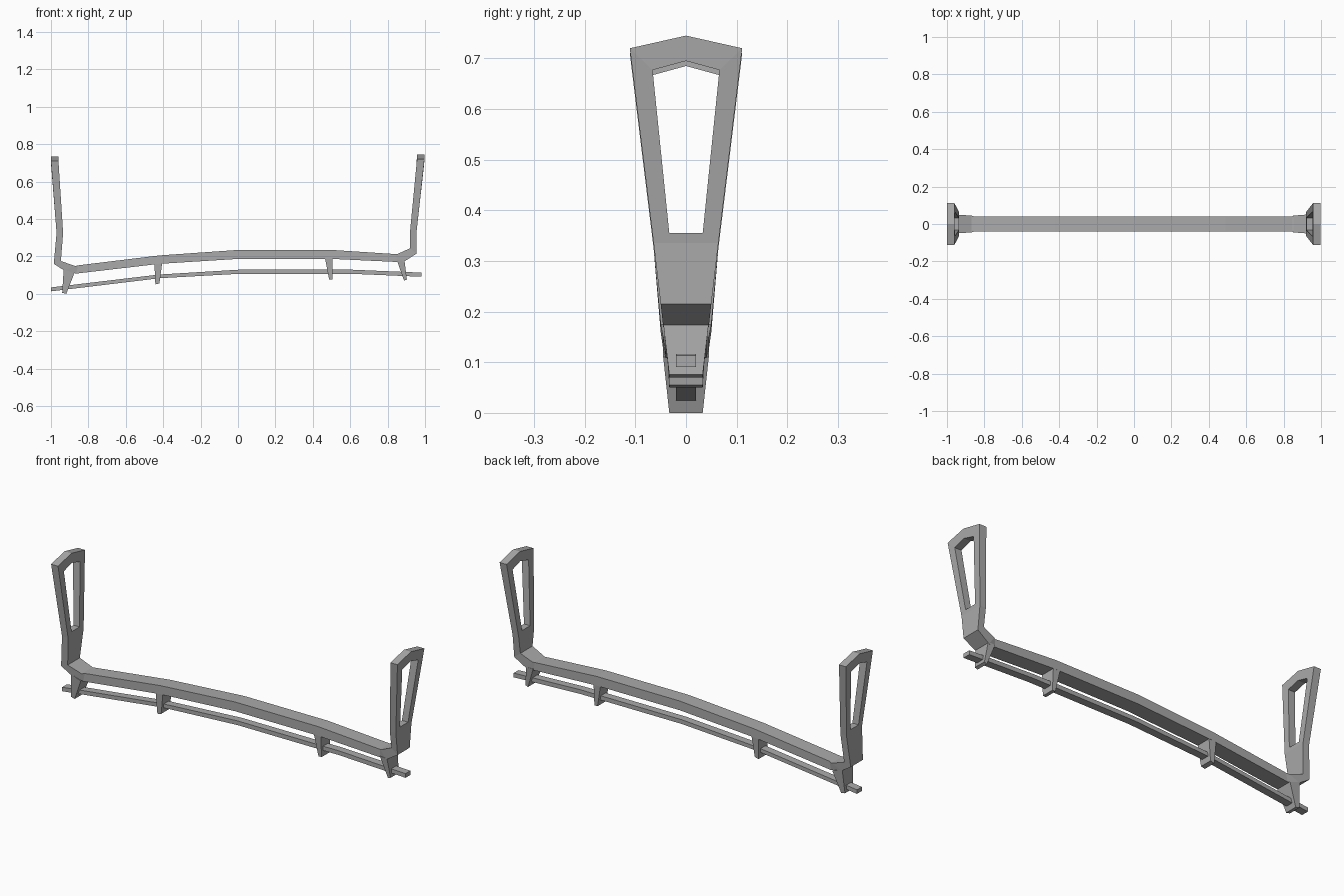
import bpy
import bmesh

cube = bpy.data.objects.get("Cube")
if cube:
    bpy.data.objects.remove(cube, do_unlink=True)

grey = bpy.data.materials.new("plain grey")
grey.use_nodes = True
colour = (0.4, 0.4, 0.4, 1)
grey.diffuse_color = colour
grey.node_tree.nodes["Principled BSDF"].inputs["Base Color"].default_value = colour


def finish(name, bm):
    bmesh.ops.recalc_face_normals(bm, faces=bm.faces)
    mesh = bpy.data.meshes.new(name)
    bm.to_mesh(mesh)
    bm.free()
    mesh.materials.append(grey)
    obj = bpy.data.objects.new(name, mesh)
    bpy.context.collection.objects.link(obj)
    return obj


def loft(name, sections):
    """Box strip through sections (xa, za, xb, zb, half_width)."""
    bm = bmesh.new()
    rings = []
    for xa, za, xb, zb, w in sections:
        corners = ((xa, -w, za), (xa, w, za), (xb, w, zb), (xb, -w, zb))
        rings.append([bm.verts.new(c) for c in corners])
    for a, b in zip(rings, rings[1:]):
        for i in range(4):
            j = (i + 1) % 4
            bm.faces.new((a[i], a[j], b[j], b[i]))
    bm.faces.new(rings[0])
    bm.faces.new(rings[-1])
    return finish(name, bm)


def hoop(name, side, drop, bottom_out, bottom_in, top_out, top_in):
    """Flat five-sided loop in y and z, leaning outward in x."""
    outer = [(-.064, .335), (-.111, .72), (0, .745), (.111, .72), (.064, .335)]
    inner = [(-.033, .355), (-.066, .677), (0, .695), (.066, .677), (.033, .355)]
    bm = bmesh.new()

    def layer(points, x_low, x_high):
        verts = []
        for y, z in points:
            t = min((z - .335) / .375, 1)
            verts.append(bm.verts.new((side * (x_low + (x_high - x_low) * t), y, z - drop)))
        return verts

    oo, oi = layer(outer, bottom_out, top_out), layer(inner, bottom_out, top_out)
    io, ii = layer(outer, bottom_in, top_in), layer(inner, bottom_in, top_in)
    for i in range(5):
        j = (i + 1) % 5
        bm.faces.new((oo[i], oo[j], oi[j], oi[i]))
        bm.faces.new((io[i], io[j], ii[j], ii[i]))
        bm.faces.new((oi[i], oi[j], ii[j], ii[i]))
        if i < 4:
            bm.faces.new((oo[i], oo[j], io[j], io[i]))
    return finish(name, bm)


# Main beam with both upturned legs: lower/outer edge, upper/inner edge
loft("main_beam", [
    (-.97, .325, -.935, .325, .064),
    (-.985, .16, -.947, .175, .05),
    (-.93, .125, -.87, .148, .045),
    (-.865, .108, -.855, .152, .04),
    (-.42, .16, -.42, .205, .04),
    (.01, .187, .01, .235, .04),
    (.49, .187, .49, .235, .04),
    (.85, .17, .845, .212, .04),
    (.885, .17, .855, .214, .045),
    (.955, .215, .92, .243, .05),
    (.955, .335, .92, .335, .064),
])

# Open loops on top of the legs
hoop("right_hoop", -1, .01, .97, .935, 1.0, .96)
hoop("left_hoop", 1, 0, .955, .92, .997, .957)

# Thin rod under the beam
loft("lower_rod", [
    (-1.0, .013, -1.0, .034, .02),
    (-.42, .083, -.42, .103, .02),
    (.01, .107, .01, .129, .02),
    (.6, .107, .6, .129, .02),
    (.98, .091, .98, .113, .02),
])

# Tapered hangers holding the rod
hangers = {
    "right_end_hanger": [(-.932, .13, -.875, .11, .045), (-.94, .005, -.918, .0, .033)],
    "right_inner_hanger": [(-.447, .165, -.405, .168, .04), (-.442, .05, -.42, .055, .033)],
    "left_inner_hanger": [(.465, .192, .505, .192, .04), (.487, .077, .505, .077, .033)],
    "left_end_hanger": [(.85, .178, .89, .178, .045), (.888, .07, .903, .076, .033)],
}
for name, sections in hangers.items():
    loft(name, sections)
